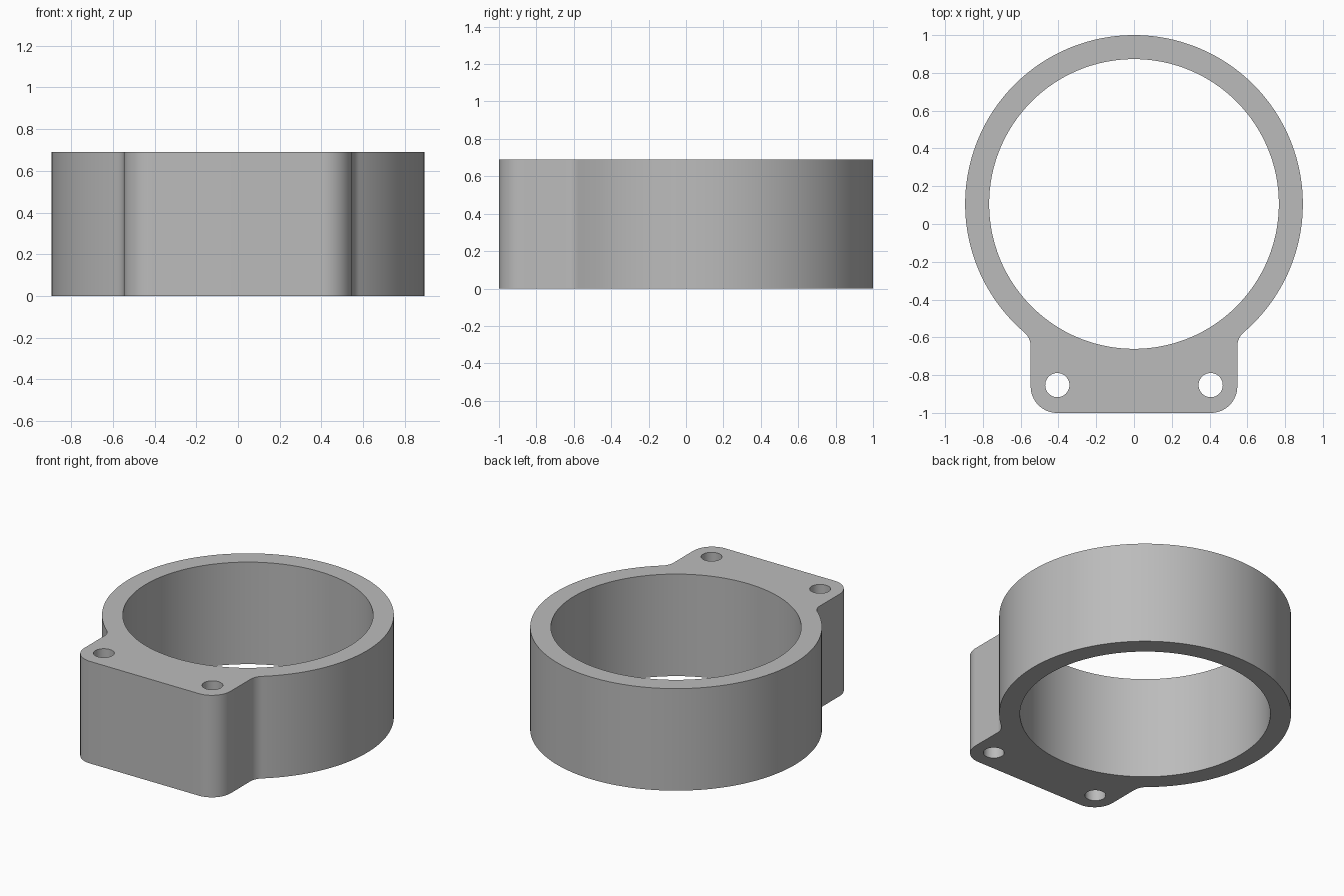
import bpy, bmesh
from math import sqrt, atan2, pi, radians, cos, sin
from mathutils import Vector

cube = bpy.data.objects.get("Cube")
if cube:
    bpy.data.objects.remove(cube, do_unlink=True)

HEIGHT = 0.69
CENTER_Y, OUTER_R, BORE_R = 0.106, 0.894, 0.767
HALF_W, FRONT_Y, CORNER_R, FILLET_R = 0.547, -1.0, 0.14, 0.1
HOLE_X, HOLE_Y, HOLE_R = 0.406, -0.853, 0.064


def arc(cx, cy, r, start, end, steps):
    angles = [start + (end - start) * i / steps for i in range(steps + 1)]
    return [(cx + r * cos(a), cy + r * sin(a)) for a in angles]


def circle(cx, cy, r, steps):
    return arc(cx, cy, r, 0, 2 * pi, steps)[:-1]


# Right half of the outline: rounded flange corner, concave fillet, ring arc
fillet_x = HALF_W + FILLET_R
drop = sqrt((OUTER_R + FILLET_R) ** 2 - fillet_x ** 2)
meet = atan2(-drop, fillet_x)
half = arc(HALF_W - CORNER_R, FRONT_Y + CORNER_R, CORNER_R, -pi / 2, 0, 16)
half += arc(fillet_x, CENTER_Y - drop, FILLET_R, pi, meet + pi, 10)
half += arc(0, CENTER_Y, OUTER_R, meet, pi / 2, 72)[1:]
outline = half + [(-x, y) for x, y in reversed(half[:-1])]

# Outline, bore and two bolt holes
loops = [outline, circle(0, CENTER_Y, BORE_R, 128)]
loops += [circle(side * HOLE_X, HOLE_Y, HOLE_R, 40) for side in (-1, 1)]

# Fill the section and extrude it upward
bm = bmesh.new()
for points in loops:
    verts = [bm.verts.new((x, y, 0)) for x, y in points]
    for a, b in zip(verts, verts[1:] + verts[:1]):
        bm.edges.new((a, b))
bmesh.ops.triangle_fill(bm, edges=bm.edges[:], use_beauty=True, normal=Vector((0, 0, 1)))
top = bmesh.ops.extrude_face_region(bm, geom=bm.faces[:], use_keep_orig=True)
bmesh.ops.translate(bm, vec=(0, 0, HEIGHT),
                    verts=[g for g in top["geom"] if isinstance(g, bmesh.types.BMVert)])
bmesh.ops.recalc_face_normals(bm, faces=bm.faces[:])

mesh = bpy.data.meshes.new("ring_clamp_body")
bm.to_mesh(mesh)
bm.free()
body = bpy.data.objects.new("ring_clamp_body", mesh)
bpy.context.collection.objects.link(body)

# Plain grey material
grey = bpy.data.materials.new("plain_grey")
grey.use_nodes = True
color = (0.5, 0.5, 0.5, 1)
grey.diffuse_color = color
grey.node_tree.nodes["Principled BSDF"].inputs["Base Color"].default_value = color
mesh.materials.append(grey)

bpy.ops.object.select_all(action="DESELECT")
body.select_set(True)
bpy.context.view_layer.objects.active = body
bpy.ops.object.shade_smooth_by_angle(angle=radians(30))
